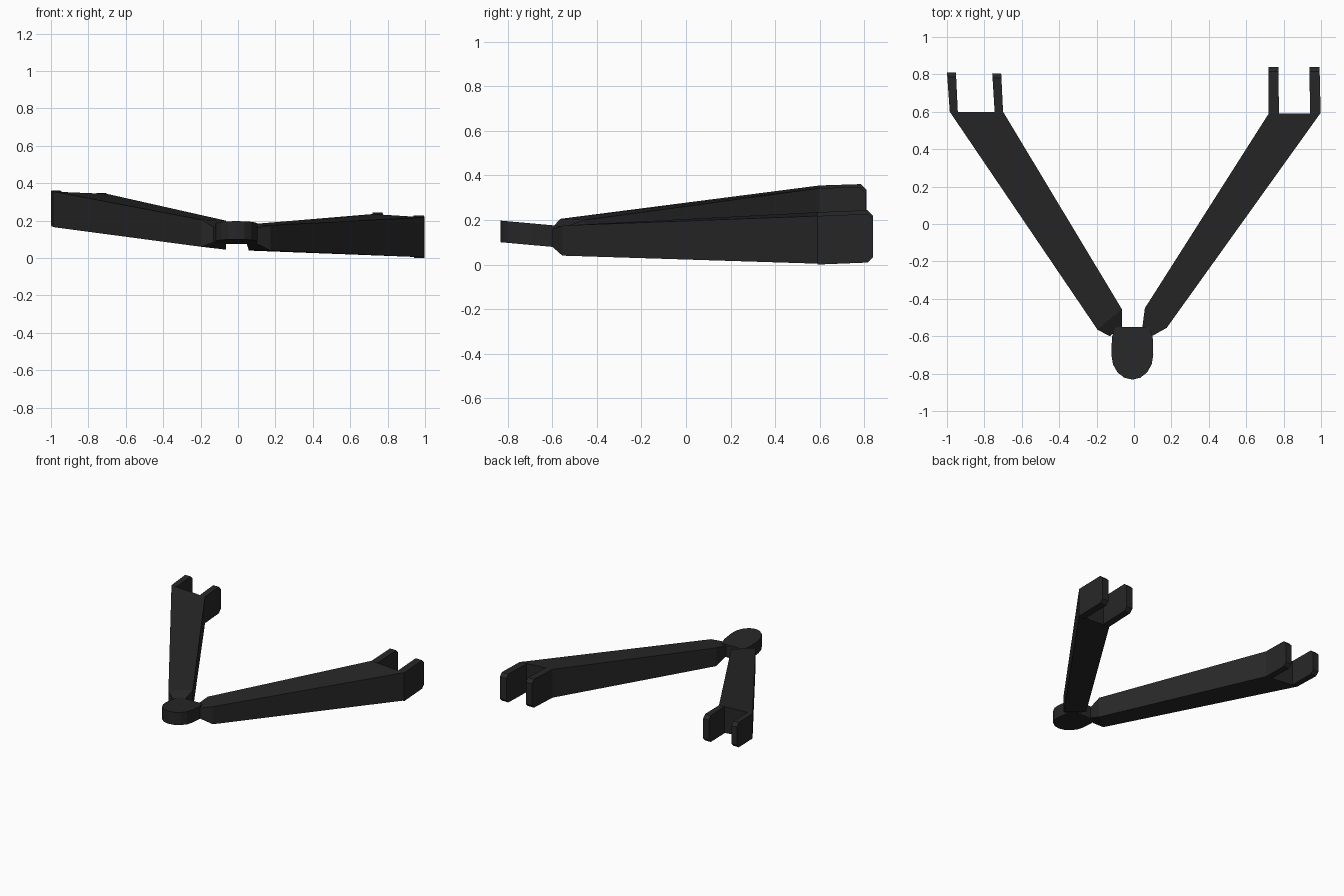
import bpy, bmesh, math

if "Cube" in bpy.data.objects:
    bpy.data.objects.remove(bpy.data.objects["Cube"])

mat = bpy.data.materials.new("dark_metal")
mat.diffuse_color = (0.02, 0.02, 0.02, 1)
mat.use_nodes = True
mat.node_tree.nodes["Principled BSDF"].inputs["Base Color"].default_value = mat.diffuse_color


def loft(name, sections):
    """Skin closed sections of equal point count and cap both ends."""
    bm = bmesh.new()
    rings = [[bm.verts.new(p) for p in s] for s in sections]
    n = len(rings[0])
    for a, b in zip(rings, rings[1:]):
        for i in range(n):
            j = (i + 1) % n
            bm.faces.new((a[i], a[j], b[j], b[i]))
    bm.faces.new(rings[0])
    bm.faces.new(rings[-1])
    bmesh.ops.recalc_face_normals(bm, faces=bm.faces)
    me = bpy.data.meshes.new(name)
    bm.to_mesh(me)
    bm.free()
    me.materials.append(mat)
    ob = bpy.data.objects.new(name, me)
    bpy.context.collection.objects.link(ob)
    return ob


def section(outer, inner):
    """Four-sided section; each edge is (x, y, z_bottom, z_top)."""
    (xo, yo, bo, to), (xi, yi, bi, ti) = outer, inner
    return [(xo, yo, bo), (xo, yo, to), (xi, yi, ti), (xi, yi, bi)]


def prong(name, root, tip, y0, y1, z0, z1, rise):
    """Flat fork plate with clipped tip corners; root and tip are x ranges."""
    c = 0.025
    prof = [(y0, z0), (y1 - c, z0 + rise), (y1, z0 + rise + c),
            (y1, z1 + rise - c), (y1 - c, z1 + rise), (y0, z1)]
    sides = []
    for k in (0, 1):
        sides.append([(root[k] + (tip[k] - root[k]) * (y - y0) / (y1 - y0), y, z)
                      for y, z in prof])
    loft(name, sides)


# Tapered arms: neck, shoulder, fork end
loft("left_arm", [
    section((-0.13, -0.60, 0.085, 0.165), (-0.065, -0.55, 0.08, 0.165)),
    section((-0.195, -0.565, 0.06, 0.205), (-0.065, -0.455, 0.045, 0.20)),
    section((-0.985, 0.60, 0.165, 0.355), (-0.70, 0.60, 0.14, 0.343))])
loft("right_arm", [
    section((0.095, -0.60, 0.08, 0.16), (0.045, -0.55, 0.08, 0.16)),
    section((0.175, -0.555, 0.04, 0.175), (0.058, -0.45, 0.04, 0.18)),
    section((0.995, 0.59, 0.004, 0.218), (0.72, 0.59, 0.018, 0.235))])

# Fork prongs
prong("left_outer_prong", (-0.985, -0.942), (-1.0, -0.952), 0.60, 0.81, 0.165, 0.355, 0.006)
prong("left_inner_prong", (-0.745, -0.70), (-0.758, -0.71), 0.60, 0.805, 0.14, 0.343, 0.005)
prong("right_inner_prong", (0.72, 0.775), (0.72, 0.772), 0.59, 0.84, 0.018, 0.235, 0.009)
prong("right_outer_prong", (0.942, 0.998), (0.937, 0.992), 0.59, 0.84, 0.0, 0.218, 0.009)

# Rounded end joint, tilted slightly down towards the arms
outline = [(0.08, -0.55), (0.10, -0.605)]
for i in range(9):
    a = -math.pi * i / 8
    outline.append((-0.009 + 0.112 * math.cos(a), -0.70 + 0.132 * math.sin(a)))
outline += [(-0.118, -0.605), (-0.10, -0.55)]
loft("end_joint", [[(x, y, z - 0.09 * (y + 0.83)) for x, y in outline]
                   for z in (0.10, 0.197)])
